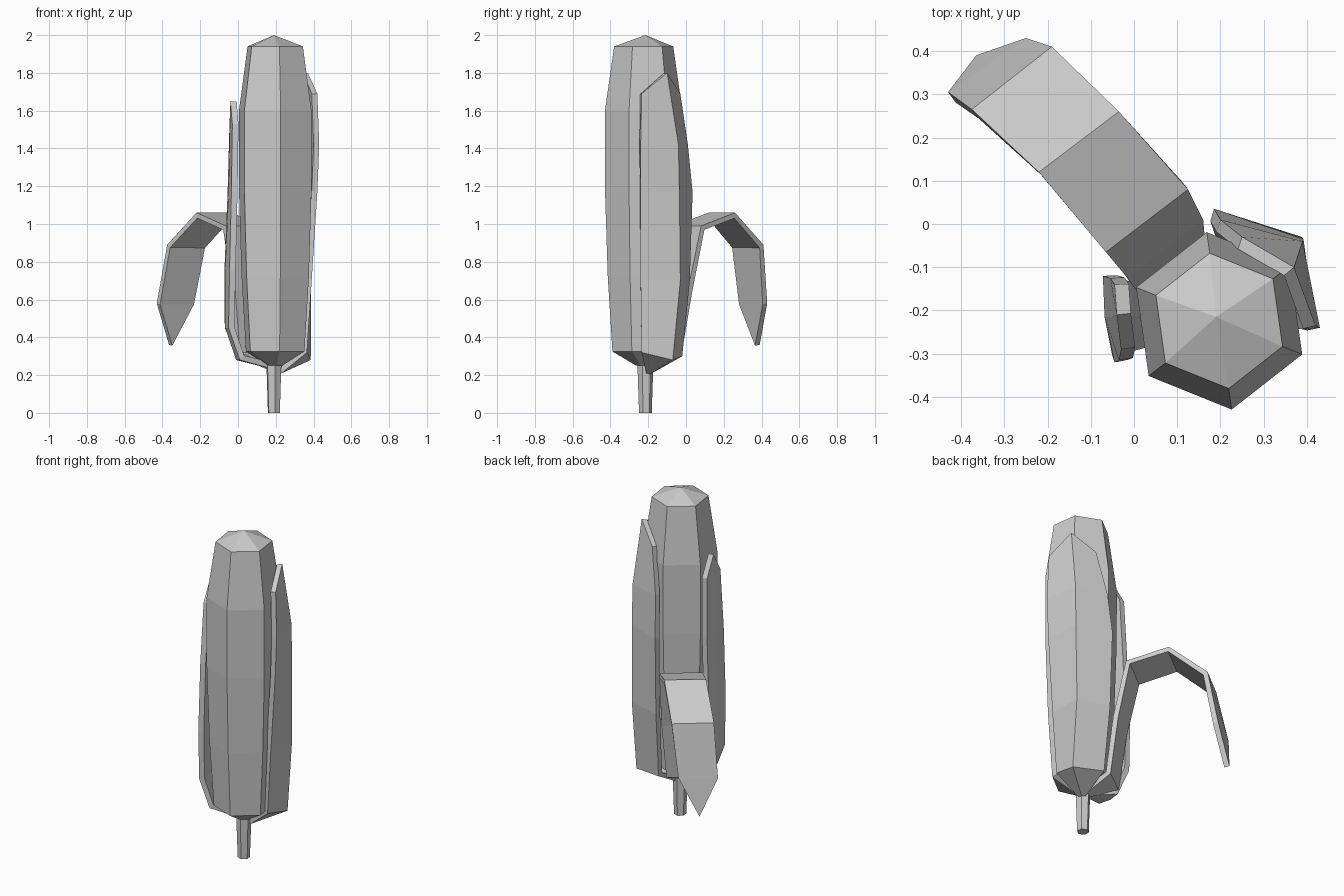
import bpy, bmesh
from math import cos, sin, radians

if "Cube" in bpy.data.objects:
    bpy.data.objects.remove(bpy.data.objects["Cube"])

COB_AXIS = (0.197, -0.224)
STEM_AXIS = (0.19, -0.215)


def make_object(name, rows, closed=False, apex=None):
    """Skin a stack of point rows; closed rows form a tube with a flat or pointed end."""
    bm = bmesh.new()
    grid = [[bm.verts.new(p) for p in row] for row in rows]
    n = len(grid[0])
    for a, b in zip(grid, grid[1:]):
        for j in range(n if closed else n - 1):
            k = (j + 1) % n
            bm.faces.new((a[j], a[k], b[k], b[j]))
    if closed:
        bm.faces.new(grid[0][::-1])
        top = bm.faces.new(grid[-1])
        if apex:
            bmesh.ops.poke(bm, faces=[top])["verts"][0].co = apex
    bmesh.ops.remove_doubles(bm, verts=bm.verts[:], dist=0.0005)
    mesh = bpy.data.meshes.new(name)
    bm.to_mesh(mesh)
    bm.free()
    obj = bpy.data.objects.new(name, mesh)
    bpy.context.collection.objects.link(obj)
    return obj


def hexagon(axis, r, z):
    return [(axis[0] + r * cos(radians(-82 + 60 * i)),
             axis[1] + r * sin(radians(-82 + 60 * i)), z) for i in range(6)]


def husk(name, rows, thickness, offset=-1):
    """Leaf surface, thickened to one side."""
    obj = make_object(name, rows)
    mod = obj.modifiers.new("thickness", "SOLIDIFY")
    mod.thickness = thickness
    mod.offset = offset


# Cob: six-sided body with a pointed cap and tapered base
cob_profile = [(0.04, 0.25), (0.167, 0.325), (0.192, 0.72), (0.207, 1.18),
               (0.207, 1.6), (0.158, 1.94)]
make_object("cob", [hexagon(COB_AXIS, r, z) for r, z in cob_profile],
            closed=True, apex=(*STEM_AXIS, 2.0))

# Stem
make_object("stem", [hexagon(STEM_AXIS, 0.034, 0), hexagon(STEM_AXIS, 0.043, 0.27)],
            closed=True)

# Right husk: folded along a central ridge
husk("right_husk", [
    [(.23, -.21, .21), (.22, -.19, .205), (.2, -.18, .21)],
    [(.365, -.235, .32), (.385, -.07, .28), (.2, -.02, .3)],
    [(.39, -.24, .7), (.388, -.03, .7), (.19, .02, .7)],
    [(.42, -.24, 1.17), (.392, -.035, 1.17), (.185, .035, 1.17)],
    [(.43, -.24, 1.42), (.39, -.04, 1.42), (.2, .01, 1.42)],
    [(.42, -.235, 1.69), (.37, -.1, 1.8), (.25, -.03, 1.69)],
], 0.03)

# Left husk: nearly flat leaf with a raised tip
husk("left_husk", [
    [(.155, -.2, .24), (.15, -.215, .24), (.155, -.23, .24)],
    [(.0, -.14, .28), (-.01, -.215, .28), (.01, -.29, .28)],
    [(-.07, -.125, .45), (-.068, -.215, .45), (-.05, -.305, .45)],
    [(-.072, -.12, .75), (-.068, -.215, .75), (-.045, -.32, .75)],
    [(-.055, -.125, 1.17), (-.05, -.215, 1.17), (-.035, -.315, 1.17)],
    [(-.045, -.14, 1.53), (-.04, -.21, 1.65), (-.03, -.29, 1.53)],
], 0.033)

# Drooping husk: strip that bends outward and hangs to a point
husk("drooping_husk", [
    [(.21, -.19, .25), (.175, -.215, .25)],
    [(.165, -.045, .32), (.01, -.16, .32)],
    [(.16, .01, .65), (-.015, -.125, .65)],
    [(.125, .08, .99), (-.065, -.065, .99)],
    [(-.035, .26, 1.06), (-.22, .12, 1.06)],
    [(-.19, .41, .89), (-.375, .265, .89)],
    [(-.25, .43, .58), (-.43, .305, .58)],
    [(-.365, .39, .36), (-.365, .39, .36)],
], 0.03, offset=1)
